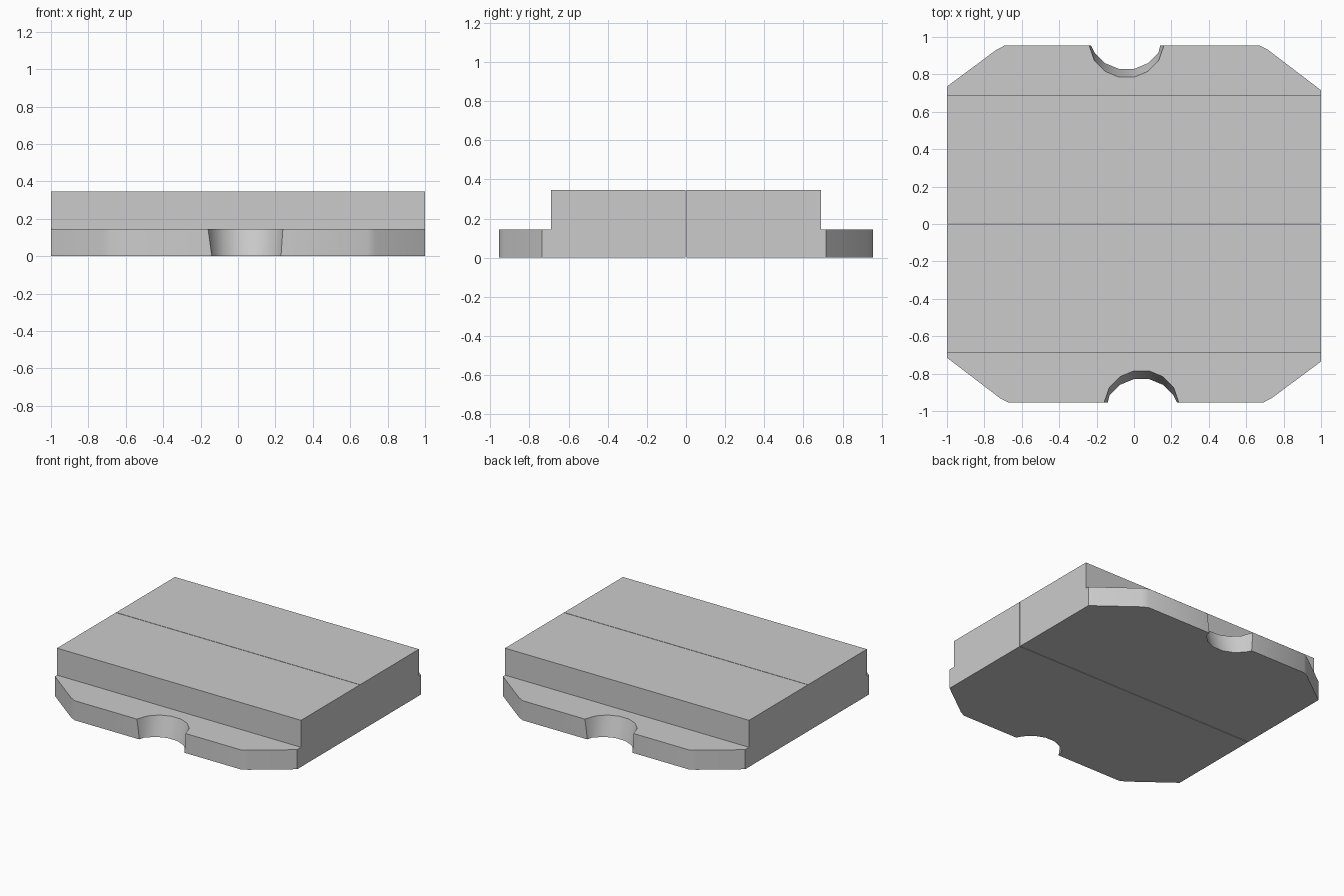
import bpy, bmesh, math

if "Cube" in bpy.data.objects:
    bpy.data.objects.remove(bpy.data.objects["Cube"])

FLANGE_Z, TOP_Z = 0.145, 0.345
STEP_Y, EDGE_Y, SEAM_Y = -0.69, -0.955, -0.002


def notch(cy, x_left, x_right):
    """Faceted arc of the edge notch, listed from right to left."""
    arc = [(0.04 + 0.206 * math.cos(a), cy + 0.206 * math.sin(a))
           for a in (math.radians(33.75 + 22.5 * k) for k in range(6))]
    return [(x_right, EDGE_Y)] + arc + [(x_left, EDGE_Y)]


def outline(arc):
    """Half-plate outline, from the right seam corner round the front."""
    right = [(1, SEAM_Y), (1, STEP_Y), (1, -0.735), (0.735, -0.932), (0.69, EDGE_Y)]
    left = [(-0.67, EDGE_Y), (-0.715, -0.932), (-1, -0.715), (-1, STEP_Y), (-1, SEAM_Y)]
    return right + arc + left


def make_half(name, turn):
    bm = bmesh.new()

    def ring(points, z):
        return [bm.verts.new((x * turn, y * turn, z)) for x, y in points]

    # flange: the notch wall leans outward towards the bottom
    low = ring(outline(notch(-1.031, -0.14, 0.23)), 0)
    mid = ring(outline(notch(-0.987, -0.16, 0.24)), FLANGE_Z)
    bm.faces.new(low)
    bm.faces.new(mid[1:-1])
    n = len(low)
    for i in range(n):
        j = (i + 1) % n
        bm.faces.new((low[i], low[j], mid[j], mid[i]))

    # raised block behind the step
    top = ring([(1, SEAM_Y), (1, STEP_Y), (-1, STEP_Y), (-1, SEAM_Y)], TOP_Z)
    base = [mid[0], mid[1], mid[-2], mid[-1]]
    bm.faces.new(top)
    for i in range(4):
        j = (i + 1) % 4
        bm.faces.new((base[i], base[j], top[j], top[i]))

    # merge coplanar side faces
    bmesh.ops.recalc_face_normals(bm, faces=bm.faces)
    bmesh.ops.dissolve_limit(bm, angle_limit=math.radians(0.5),
                             verts=bm.verts, edges=bm.edges)
    mesh = bpy.data.meshes.new(name)
    bm.to_mesh(mesh)
    bm.free()
    obj = bpy.data.objects.new(name, mesh)
    bpy.context.collection.objects.link(obj)
    bpy.ops.object.select_all(action='DESELECT')
    obj.select_set(True)
    bpy.context.view_layer.objects.active = obj
    bpy.ops.object.shade_smooth_by_angle(angle=math.radians(32))


# two identical halves, the back one turned 180 degrees
make_half("front_half_plate", 1)
make_half("back_half_plate", -1)
